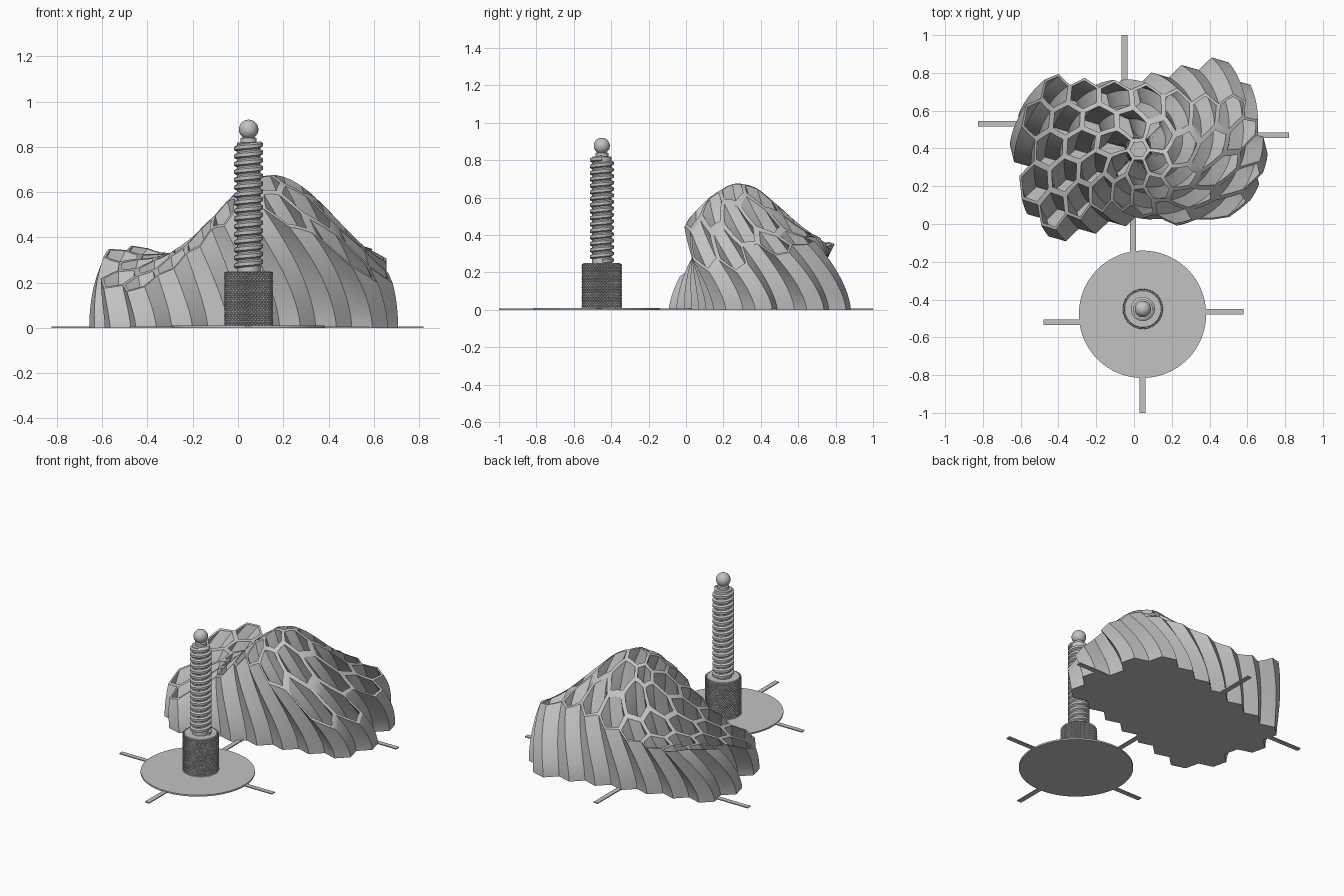
import bpy, bmesh, math
from mathutils import Vector

cube = bpy.data.objects.get("Cube")
if cube:
    bpy.data.objects.remove(cube)

grey = bpy.data.materials.new("plain_grey")
grey.use_nodes = True
COLOUR = (0.54, 0.54, 0.54, 1)
grey.diffuse_color = COLOUR
grey.node_tree.nodes["Principled BSDF"].inputs["Base Color"].default_value = COLOUR


def finish(bm, name, smooth=35):
    """Turn a bmesh into a named object with the grey material."""
    bmesh.ops.remove_doubles(bm, verts=bm.verts, dist=0.0002)
    bmesh.ops.recalc_face_normals(bm, faces=bm.faces)
    mesh = bpy.data.meshes.new(name)
    bm.to_mesh(mesh)
    bm.free()
    mesh.materials.append(grey)
    obj = bpy.data.objects.new(name, mesh)
    bpy.context.collection.objects.link(obj)
    if smooth:
        bpy.ops.object.select_all(action="DESELECT")
        obj.select_set(True)
        bpy.context.view_layer.objects.active = obj
        bpy.ops.object.shade_smooth_by_angle(angle=math.radians(smooth))
    return obj


def grid(bm, rows, closed=True):
    """Skin rows of points with quads."""
    rows = [[bm.verts.new(p) for p in r] for r in rows]
    n = len(rows[0])
    for a, b in zip(rows, rows[1:]):
        for i in range(n if closed else n - 1):
            j = (i + 1) % n
            bm.faces.new((a[i], a[j], b[j], b[i]))
    return rows


def lathe(name, centre, profile, sides=64):
    bm = bmesh.new()
    rows = grid(bm, [[(centre.x + r * math.cos(math.tau * i / sides),
                       centre.y + r * math.sin(math.tau * i / sides), z)
                      for i in range(sides)] for r, z in profile])
    bm.faces.new(rows[0])
    bm.faces.new(rows[-1])
    return finish(bm, name)


# Twisted honeycomb dome
HUB = Vector((0.025, 0.395))
PITCH = 0.164
FLOOR = 0.012
STEPS = 12
TURN = math.radians(14)


def rise(p, z):
    """Carry a footprint point up to height z, twisting and tapering."""
    a = -math.radians(95) * z ** 1.5
    s = 1 - 0.5 * z ** 2
    s *= 1 - 0.45 * math.exp(-(p.length / 0.14) ** 2)  # finer cells at the hub
    x, y = p
    return Vector((HUB.x + s * (x * math.cos(a) - y * math.sin(a)),
                   HUB.y + s * (x * math.sin(a) + y * math.cos(a)), z))


def terrain(x, y):
    """Height of the surface that trims the cells: a hill with raised rear corners."""
    sx = 0.28 if x > 0.15 else 0.25
    sy = 0.25 if y > 0.27 else 0.27
    hill = math.exp(-((x - 0.15) / sx) ** 2 / 2 - ((y - 0.27) / sy) ** 2 / 2)
    edge = 0.4 * max(x, 0) ** 4
    return 0.25 - edge + (0.1 + 0.75 * x * x) * (y - 0.35) + 0.435 * hill


def top_height(p):
    lo, hi = 0.0, 0.75
    for _ in range(22):
        mid = (lo + hi) / 2
        q = rise(p, mid)
        if mid < terrain(q.x, q.y):
            lo = mid
        else:
            hi = mid
    return lo


def column(p, start):
    top = top_height(p)
    return [rise(p, start + (top - start) * k / STEPS) for k in range(STEPS + 1)]


def turned(x, y):
    return Vector((x * math.cos(TURN) - y * math.sin(TURN),
                   x * math.sin(TURN) + y * math.cos(TURN)))


def corners(c, r):
    return [c + turned(r * math.cos(math.pi * (2 * i + 1) / 6),
                       r * math.sin(math.pi * (2 * i + 1) / 6)) for i in range(6)]


def subdivided(ring, n=2):
    return [ring[i].lerp(ring[(i + 1) % 6], k / n) for i in range(6) for k in range(n)]


# Five rows of cells
cells = {}
for j in range(-2, 3):
    for i in range(-6, 7):
        if abs(i + j / 2) < 3.7:
            cells[i, j] = turned(PITCH * (i + j / 2), PITCH * j * math.sqrt(3) / 2)

bm = bmesh.new()
sides = [(1, 0), (0, 1), (-1, 1), (-1, 0), (0, -1), (1, -1)]
R = PITCH / math.sqrt(3)
for (i, j), c in cells.items():
    well = [column(p, FLOOR) for p in subdivided(corners(c, R - 0.015))]
    shell = [column(p, 0) for p in subdivided(corners(c, R))]
    rows = grid(bm, list(zip(*well)))
    bm.faces.new(rows[0])                                   # well floor
    grid(bm, [[s[-1] for s in shell], [w[-1] for w in well]])  # rim
    bm.faces.new([bm.verts.new(s[0]) for s in shell])       # underside
    for k in range(6):                                      # exposed outer walls
        di, dj = sides[(k + 1) % 6]
        if (i + di, j + dj) not in cells:
            strip = [shell[(2 * k + m) % 12] for m in range(3)]
            grid(bm, list(zip(*strip)), closed=False)
finish(bm, "honeycomb_dome", 30)

# Stand disc, neck and ball
POST = Vector((0.047, -0.45))
lathe("base_disc", Vector((0.045, -0.478)), [(0.337, 0), (0.337, 0.01)], 96)
ball = [(0.043 * math.sin(t), 0.877 - 0.043 * math.cos(t))
        for t in [math.pi * k / 20 for k in range(4, 20)]]
lathe("neck_and_ball", POST, [(0.035, 0.8), (0.035, 0.838)] + ball + [(0.001, 0.92)], 40)

# Knurled grip made of small pyramids
lathe("grip_core", POST, [(0.1, 0.005), (0.1, 0.246), (0.096, 0.25)], 64)
bm = bmesh.new()
N, ROWS = 80, 28
rings = []
for m in range(ROWS + 1):
    ring = []
    for k in range(N):
        r = 0.109 if (k + m) % 2 else 0.102
        a = math.tau * k / N
        ring.append(bm.verts.new((POST.x + r * math.cos(a), POST.y + r * math.sin(a),
                                  0.01 + 0.236 * m / ROWS)))
    rings.append(ring)
for m in range(ROWS):
    for k in range(N):
        n = (k + 1) % N
        a, b, c, d = rings[m][k], rings[m][n], rings[m + 1][n], rings[m + 1][k]
        if (k + m) % 2:
            a, b, c, d = b, c, d, a
        bm.faces.new((a, b, c))
        bm.faces.new((a, c, d))
finish(bm, "knurled_grip", 0)

# Threaded rod: core plus a helical ridge
lathe("rod_core", POST, [(0.052, 0.24), (0.052, 0.818), (0.046, 0.82)], 48)
THREAD, SEG, TURNS = 0.0345, 36, 16
section = [(0.05, -0.015), (0.064, -0.007), (0.064, 0.007), (0.05, 0.015)]
bm = bmesh.new()
rows = []
for k in range(TURNS * SEG + 1):
    a = math.tau * k / SEG
    z = 0.258 + THREAD * k / SEG
    rows.append([(POST.x + r * math.cos(a), POST.y + r * math.sin(a), z + dz)
                 for r, dz in section])
rows = grid(bm, rows)
bm.faces.new(rows[0])
bm.faces.new(rows[-1])
finish(bm, "screw_thread", 25)

# Thin tabs around both pieces: centre x, centre y, size x, size y
tabs = [(-0.7, 0.53, 0.25, 0.03), (0.7, 0.47, 0.24, 0.03), (-0.05, 0.87, 0.03, 0.26),
        (-0.005, -0.05, 0.03, 0.2), (-0.37, -0.52, 0.22, 0.03),
        (0.46, -0.465, 0.24, 0.03), (0.045, -0.9, 0.03, 0.2)]
for n, (x, y, sx, sy) in enumerate(tabs):
    bm = bmesh.new()
    bmesh.ops.create_cube(bm, size=1)
    for v in bm.verts:
        v.co = Vector((x + v.co.x * sx, y + v.co.y * sy, 0.003 + v.co.z * 0.006))
    finish(bm, f"tab_{n + 1}", 0)
